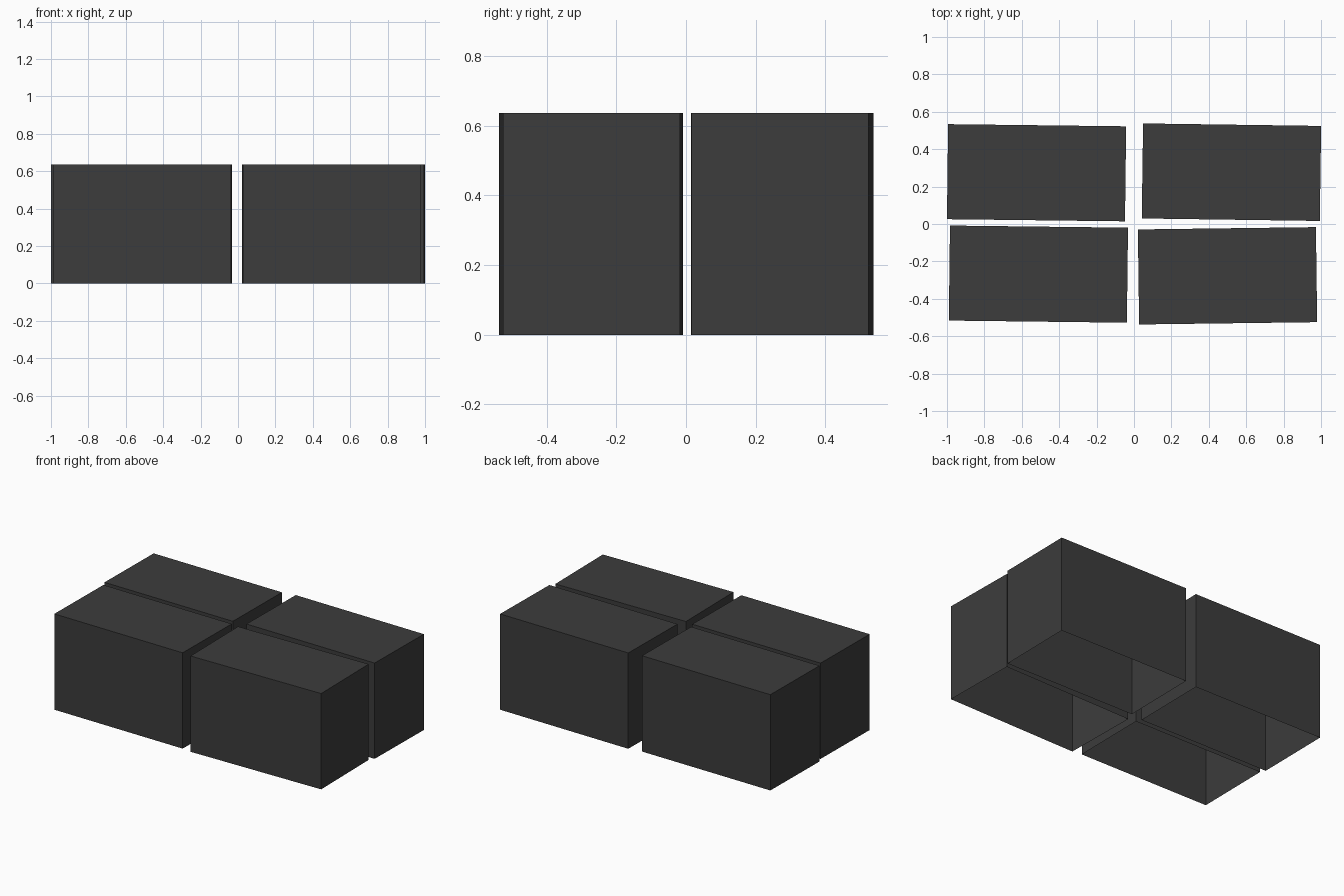
import bpy
import bmesh
from mathutils import Matrix

cube = bpy.data.objects.get("Cube")
if cube:
    bpy.data.objects.remove(cube, do_unlink=True)

WIDTH, DEPTH, HEIGHT = 0.952, 0.508, 0.637

# Single dark grey finish
grey = bpy.data.materials.new("dark_grey")
colour = (0.045, 0.045, 0.045, 1)
grey.diffuse_color = colour
grey.use_nodes = True
grey.node_tree.nodes["Principled BSDF"].inputs["Base Color"].default_value = colour


def add_block(name, x, y, angle):
    """Sharp-edged block with an open underside, turned slightly about z."""
    bm = bmesh.new()
    bmesh.ops.create_cube(bm, size=1)
    bm.normal_update()
    underside = [f for f in bm.faces if f.normal.z < -0.5]
    bmesh.ops.delete(bm, geom=underside, context="FACES_ONLY")
    bm.transform(Matrix.Diagonal((WIDTH, DEPTH, HEIGHT, 1)))
    mesh = bpy.data.meshes.new(name)
    bm.to_mesh(mesh)
    bm.free()
    mesh.materials.append(grey)
    block = bpy.data.objects.new(name, mesh)
    block.location = (x, y, HEIGHT / 2)
    block.rotation_euler.z = angle
    bpy.context.collection.objects.link(block)


# Two rows of two loosely aligned blocks
add_block("back_right_block", -0.521, 0.274, -0.012)
add_block("back_left_block", 0.521, 0.277, -0.014)
add_block("front_right_block", -0.511, -0.268, -0.012)
add_block("front_left_block", 0.5, -0.277, 0.013)
